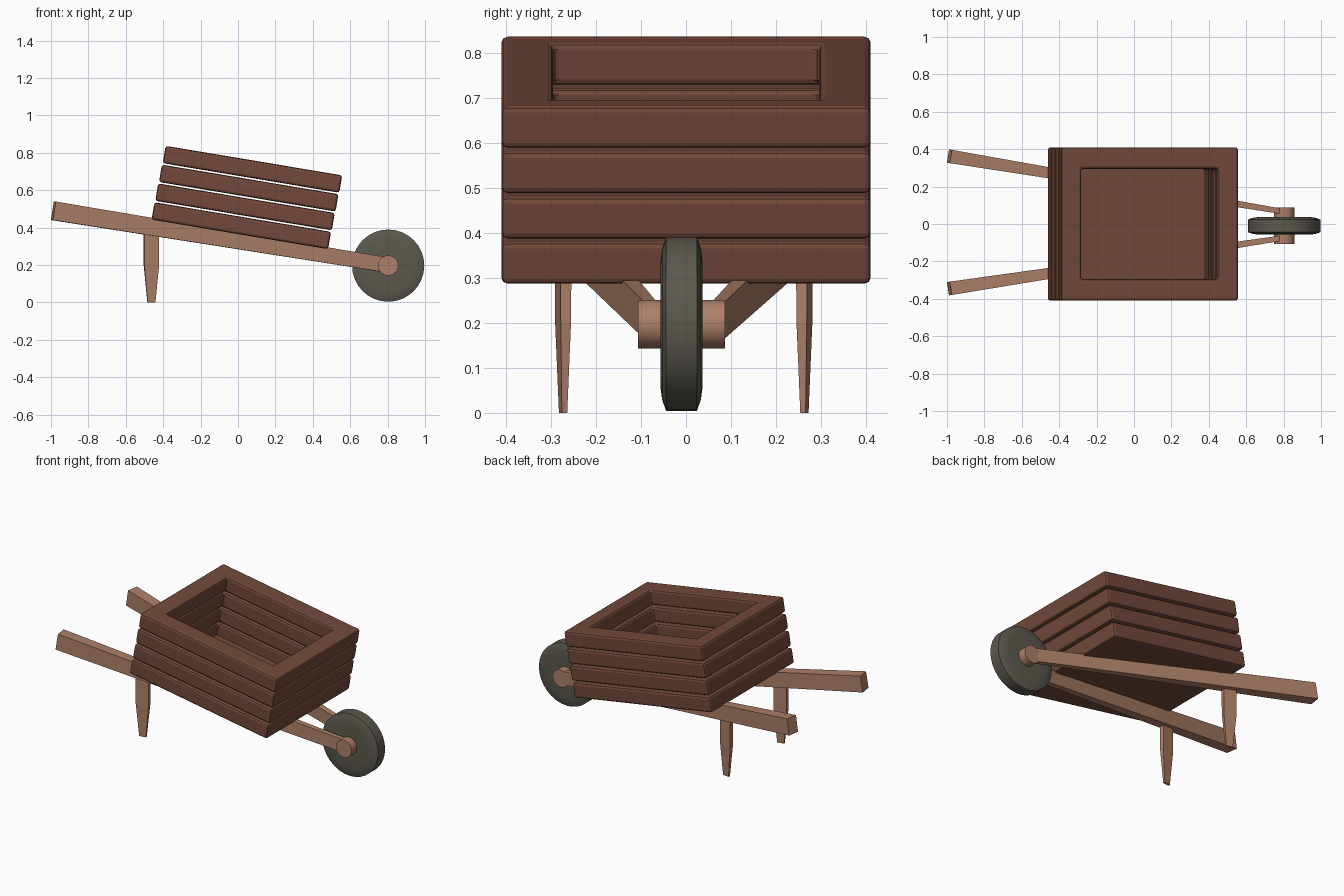
import bpy, bmesh
from math import radians, sin, cos, pi
from mathutils import Vector, Matrix

if "Cube" in bpy.data.objects:
    bpy.data.objects.remove(bpy.data.objects["Cube"])


def material(name, rgb):
    m = bpy.data.materials.new(name)
    m.diffuse_color = (*rgb, 1)
    m.use_nodes = True
    m.node_tree.nodes["Principled BSDF"].inputs["Base Color"].default_value = m.diffuse_color
    return m


RED = material("red_wood", (0.17, 0.066, 0.043))
WOOD = material("light_wood", (0.42, 0.215, 0.14))
TYRE = material("tyre_rubber", (0.105, 0.098, 0.075))


def make(name, verts, faces, mat, smooth=False):
    me = bpy.data.meshes.new(name)
    me.from_pydata([tuple(v) for v in verts], [], faces)
    bm = bmesh.new()
    bm.from_mesh(me)
    bmesh.ops.recalc_face_normals(bm, faces=bm.faces)
    bm.to_mesh(me)
    bm.free()
    ob = bpy.data.objects.new(name, me)
    bpy.context.collection.objects.link(ob)
    me.materials.append(mat)
    if smooth:
        bpy.context.view_layer.objects.active = ob
        ob.select_set(True)
        bpy.ops.object.shade_smooth_by_angle(angle=radians(30))
        ob.select_set(False)
    return ob


def bevel(ob, width, segments):
    b = ob.modifiers.new("Bevel", 'BEVEL')
    b.width, b.segments = width, segments


def loft(name, rings, mat, cap=True, smooth=False):
    """Skin a list of equal-length closed rings."""
    n = len(rings[0])
    faces = [(i * n + j, i * n + (j + 1) % n, (i + 1) * n + (j + 1) % n, (i + 1) * n + j)
             for i in range(len(rings) - 1) for j in range(n)]
    if cap:
        faces += [tuple(range(n)), tuple(range((len(rings) - 1) * n, len(rings) * n))]
    return make(name, [v for r in rings for v in r], faces, mat, smooth)


def rect(x0, x1, y0, y1, z):
    return [Vector(p) for p in ((x0, y0, z), (x1, y0, z), (x1, y1, z), (x0, y1, z))]


# Tilted tub: four hollow slat frames plus a floor
tub = Matrix.Translation((-0.462, 0, 0.443)) @ Matrix.Rotation(radians(9.5), 4, 'Y')
L, W, H, PITCH, WALL = 0.957, 0.41, 0.094, 0.1025, 0.107
for k in range(4):
    z0, off = k * PITCH, k * 0.003
    outer = (off, off + L, -W, W)
    inner = (off + WALL, off + L - WALL, -W + WALL + 0.008, W - WALL - 0.008)
    rings = [rect(*outer, z0), rect(*outer, z0 + H), rect(*inner, z0 + H), rect(*inner, z0)]
    rings = [[tub @ v for v in r] for r in rings]
    n = 4
    faces = [(i * n + j, i * n + (j + 1) % n, (i + 1) % 4 * n + (j + 1) % n, (i + 1) % 4 * n + j)
             for i in range(4) for j in range(n)]
    slat = make(f"tub_slat_{k + 1}", [v for r in rings for v in r], faces, RED)
    bevel(slat, 0.013, 2)

floor = (0.06, L - 0.06, -W + 0.06, W - 0.06)
loft("tub_floor", [[tub @ v for v in rect(*floor, z)] for z in (0.001, 0.02)], RED)


# Tapered handle beams running from the grips down to the axle
def handle(name, a, b):
    a, b = Vector(a), Vector(b)
    d = (b - a).normalized()
    side = d.cross(Vector((0, 0, 1))).normalized()
    up = side.cross(d)
    rings = []
    for p, w, h in ((a, 0.036, 0.050), (b, 0.014, 0.040)):
        rings.append([p + side * w * s + up * h * t for s, t in ((-1, -1), (1, -1), (1, 1), (-1, 1))])
    return loft(name, rings, WOOD)


handle("handle_back", (-0.987, 0.362, 0.49), (0.80, 0.066, 0.2))
handle("handle_front", (-0.987, -0.345, 0.49), (0.80, -0.074, 0.2))


# Legs, turned to follow the beams and narrowed below the knee
for name, y, yaw in (("leg_back", 0.263, -9), ("leg_front", -0.273, 9)):
    place = Matrix.Translation((-0.463, y, 0)) @ Matrix.Rotation(radians(yaw), 4, 'Z')
    rings = [[place @ v for v in rect(-hx, hx, -hy, hy, z)]
             for z, hx, hy in ((0, 0.021, 0.006), (0.2, 0.040, 0.0115), (0.40, 0.040, 0.013))]
    loft(name, rings, WOOD)


# Wheel and axle, revolved about the y axis
def revolve(name, profile, mat, n=32):
    rings = [[Vector((0.803 + r * cos(2 * pi * j / n), y - 0.01, 0.197 + r * sin(2 * pi * j / n)))
              for j in range(n)] for y, r in profile]
    return loft(name, rings, mat, smooth=True)


half = [(-0.046, 0.06), (-0.047, 0.138), (-0.043, 0.168), (-0.034, 0.193)]
revolve("wheel", half + [(-y, r) for y, r in reversed(half)], TYRE)
revolve("axle", [(-0.097, 0.054), (0.097, 0.054)], WOOD)

# Rest everything exactly on the ground
bpy.context.view_layer.update()
